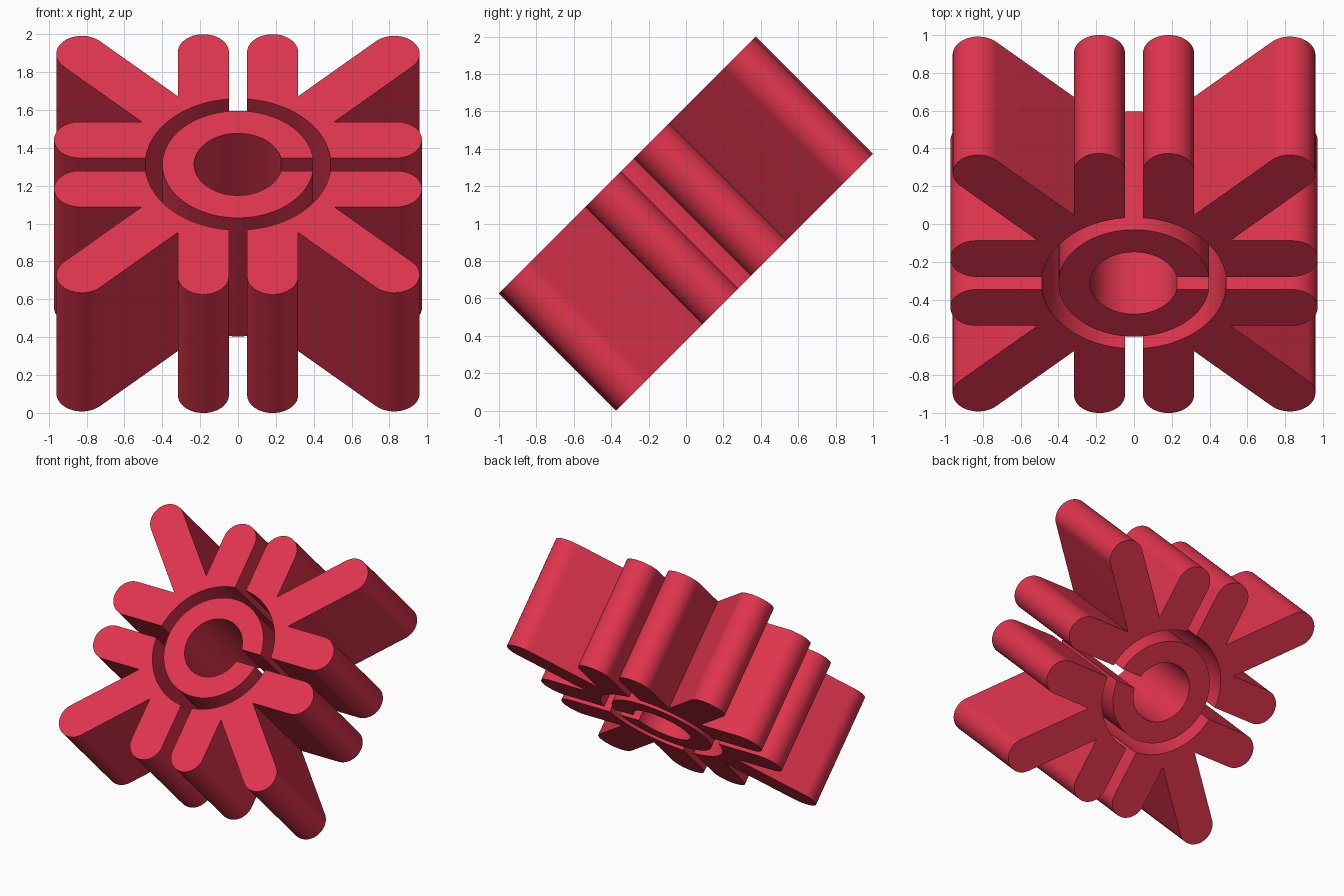
import bpy, bmesh
from math import sin, cos, asin, pi, sqrt

if "Cube" in bpy.data.objects:
    bpy.data.objects.remove(bpy.data.objects["Cube"])

HALF_DEPTH = 0.443   # half the extrusion length
GAP = 0.048          # half the slot width
R = 0.135            # rounded arm end radius
BORE, RING, SEAT = 0.232, 0.40, 0.49

red = bpy.data.materials.new("red")
red.diffuse_color = (0.75, 0.035, 0.075, 1)
red.use_nodes = True
red.node_tree.nodes["Principled BSDF"].inputs["Base Color"].default_value = red.diffuse_color


def arc(cx, cy, r, a0, a1, n=24):
    return [(cx + r * cos(a0 + (a1 - a0) * i / n),
             cy + r * sin(a0 + (a1 - a0) * i / n)) for i in range(n + 1)]


def extrude(name, outline, sx=1, sy=1):
    """Extrude a flat outline, then tilt the part 45 degrees about x."""
    bm = bmesh.new()
    verts = [bm.verts.new((sx * x, sy * y, -HALF_DEPTH)) for x, y in outline]
    face = bm.faces.new(verts)
    top = bmesh.ops.extrude_face_region(bm, geom=[face])["geom"]
    moved = [v for v in top if isinstance(v, bmesh.types.BMVert)]
    bmesh.ops.translate(bm, verts=moved, vec=(0, 0, 2 * HALF_DEPTH))
    bmesh.ops.recalc_face_normals(bm, faces=bm.faces)
    mesh = bpy.data.meshes.new(name)
    bm.to_mesh(mesh)
    bm.free()
    mesh.materials.append(red)
    ob = bpy.data.objects.new(name, mesh)
    bpy.context.collection.objects.link(ob)
    ob.rotation_euler = (pi / 4, 0, 0)
    ob.location = (0, 0, 1)
    bpy.ops.object.select_all(action='DESELECT')
    ob.select_set(True)
    bpy.context.view_layer.objects.active = ob
    bpy.ops.object.shade_smooth_by_angle(angle=pi / 6)


# Split inner ring
a_in, a_out = asin(GAP / BORE), asin(GAP / RING)
extrude("split_ring",
        arc(0, 0, RING, a_out, 2 * pi - a_out, 96)
        + arc(0, 0, BORE, 2 * pi - a_in, a_in, 96))

# Quarter piece: two straight arms and a diagonal arm around a round seat
mid = GAP + R                 # centre line of straight arms
side = GAP + 2 * R            # outer edge of straight arms
notch = side + R * sqrt(2)    # where straight and diagonal arms meet
end, diag = 0.972 - R, 0.96 - R
a = asin(GAP / SEAT)
quarter = (arc(end, mid, R, -pi / 2, pi / 2)
           + [(notch, side)]
           + arc(diag, diag, R, -pi / 4, 3 * pi / 4)
           + [(side, notch)]
           + arc(mid, end, R, 0, pi)
           + arc(0, 0, SEAT, pi / 2 - a, a, 32))

for sx, h in ((1, "right"), (-1, "left")):
    for sy, v in ((1, "upper"), (-1, "lower")):
        extrude(f"{v}_{h}_arm_cluster", quarter, sx, sy)
